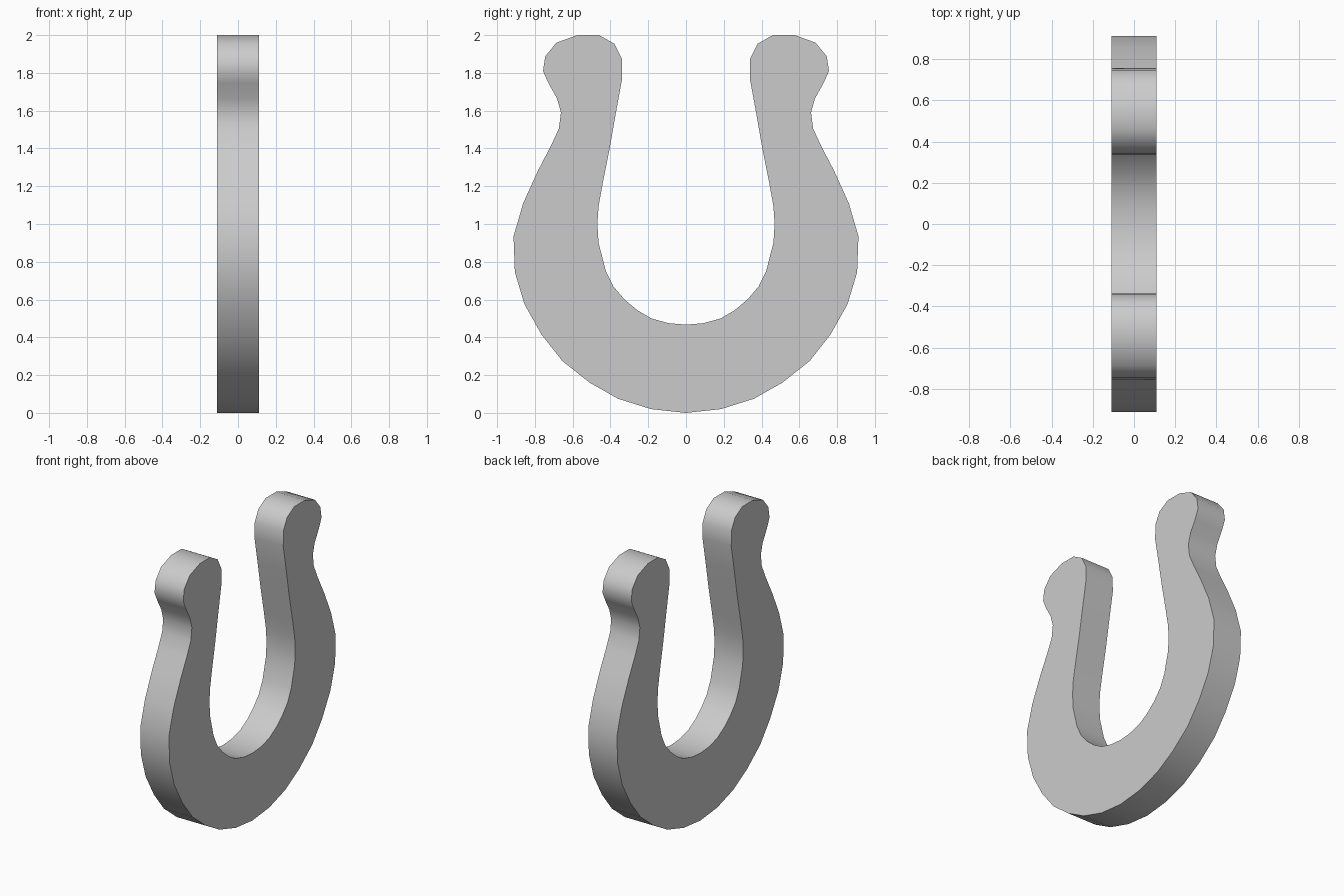
import bpy, bmesh, math

if "Cube" in bpy.data.objects:
    bpy.data.objects.remove(bpy.data.objects["Cube"])

HALF_THICK = 0.11

# Right half of the outline (y, z): outer edge, heel knob, then inner edge
outer = [(0, 0), (.185, .02), (.36, .075), (.51, .16), (.655, .275), (.765, .415),
         (.855, .575), (.906, .745), (.913, .935), (.862, 1.11), (.785, 1.28),
         (.717, 1.41), (.673, 1.505), (.662, 1.59)]
knob = [(.683, 1.665), (.728, 1.745), (.757, 1.81), (.745, 1.888), (.686, 1.96),
        (.575, 2.0), (.46, 2.0), (.38, 1.955), (.34, 1.877), (.338, 1.77)]
inner = [(.371, 1.59), (.405, 1.395), (.442, 1.21), (.463, 1.093), (.469, 1.003),
         (.463, .90), (.447, .84), (.426, .755), (.385, .67), (.325, .60),
         (.257, .543), (.183, .50), (.093, .475), (0, .467)]
half = outer + knob + inner

# Mirror the half into one closed U-shaped outline
outline = half + [(-y, z) for y, z in reversed(half[1:-1])]

# Extrude the outline through the thickness
bm = bmesh.new()
face = bm.faces.new([bm.verts.new((-HALF_THICK, y, z)) for y, z in outline])
ext = bmesh.ops.extrude_face_region(bm, geom=[face], use_keep_orig=True)
moved = [v for v in ext["geom"] if isinstance(v, bmesh.types.BMVert)]
bmesh.ops.translate(bm, verts=moved, vec=(2 * HALF_THICK, 0, 0))
bmesh.ops.recalc_face_normals(bm, faces=bm.faces)
mesh = bpy.data.meshes.new("horseshoe")
bm.to_mesh(mesh)
bm.free()

# Smooth rim with crisp edges around the flat faces
shoe = bpy.data.objects.new("horseshoe", mesh)
bpy.context.collection.objects.link(shoe)
bpy.context.view_layer.objects.active = shoe
shoe.select_set(True)
bpy.ops.object.shade_smooth_by_angle(angle=math.radians(40))
